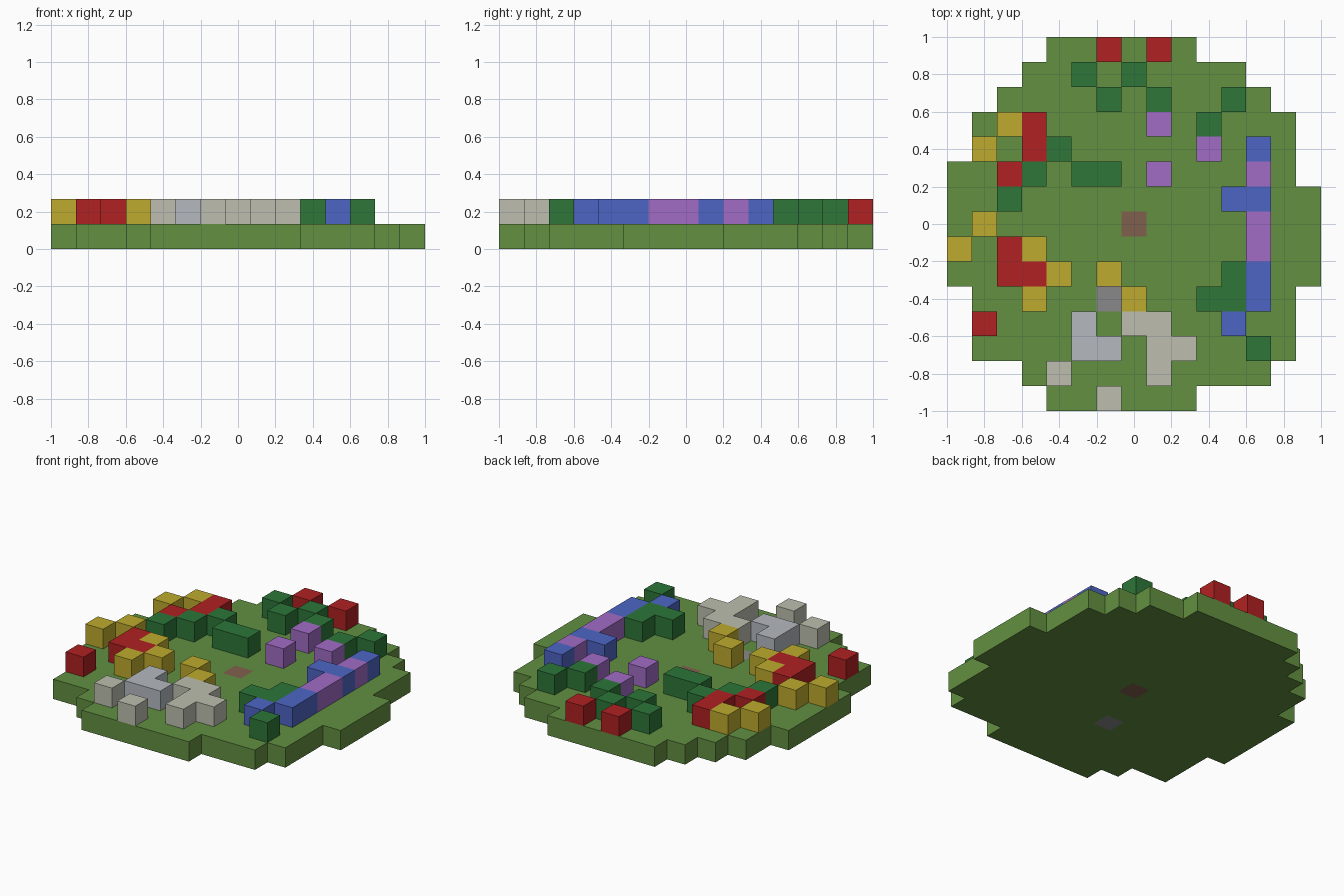
import bpy
import bmesh

cube = bpy.data.objects.get("Cube")
if cube:
    bpy.data.objects.remove(cube, do_unlink=True)

# Garden plan, back row first: "." is bare grass, letters are coloured cells
PLAN = [
    "    ..R.R.     ",
    "   ..G.G....   ",
    "  ....G.G..G.  ",
    " .YR....P.G... ",
    " Y.RG.....P.B. ",
    "..RG.GG.P...P. ",
    "..G........BB..",
    ".Y.....W....P..",
    "Y.RY........P..",
    "..RRY.Y....GB..",
    " ..Y..KY..GGB. ",
    " R...S.CC..B.. ",
    " ....SS.CC..G. ",
    "   .C...C....  ",
    "    ..C...     ",
]
CELL = 2 / len(PLAN)

# Letter: (part name, colour name, sRGB colour)
RAISED = {
    "R": ("red_flower_blocks", "red", (177, 33, 34)),
    "G": ("hedge_blocks", "dark green", (45, 118, 56)),
    "Y": ("yellow_flower_blocks", "yellow", (190, 171, 46)),
    "P": ("purple_flower_blocks", "purple", (161, 108, 197)),
    "B": ("blue_flower_blocks", "blue", (77, 101, 197)),
    "C": ("pale_stone_blocks", "pale stone", (189, 191, 175)),
    "S": ("silver_stone_blocks", "silver", (181, 186, 192)),
}
INLAID = {
    "W": ("wood_ground_cell", "brown", (128, 96, 76)),
    "K": ("stone_ground_cell", "grey", (136, 136, 136)),
}
GRASS = ("grass_base", "grass green", (98, 144, 65))


def make_material(name, srgb):
    linear = [((c / 255 + 0.055) / 1.055) ** 2.4 for c in srgb]
    mat = bpy.data.materials.new(name)
    mat.use_nodes = True
    mat.diffuse_color = (*linear, 1)
    bsdf = mat.node_tree.nodes["Principled BSDF"]
    bsdf.inputs["Base Color"].default_value = (*linear, 1)
    bsdf.inputs["Roughness"].default_value = 0.9
    return mat


def cells_where(test):
    return {(col, -row) for row, line in enumerate(PLAN)
            for col, mark in enumerate(line) if test(mark)}


def build_cells(part, cells, level):
    """One layer of grid cells, without walls between neighbours."""
    name, colour, srgb = part
    bm = bmesh.new()
    low, high = level * CELL, (level + 1) * CELL
    for i, j in sorted(cells):
        x, y = -1 + i * CELL, 1 + (j - 1) * CELL
        ring = [(x, y), (x + CELL, y), (x + CELL, y + CELL), (x, y + CELL)]
        bottom = [bm.verts.new((*p, low)) for p in ring]
        top = [bm.verts.new((*p, high)) for p in ring]
        bm.faces.new(top)
        bm.faces.new(bottom[::-1])
        for k, (dx, dy) in enumerate([(0, -1), (1, 0), (0, 1), (-1, 0)]):
            if (i + dx, j + dy) not in cells:
                n = (k + 1) % 4
                bm.faces.new((bottom[k], bottom[n], top[n], top[k]))
    bmesh.ops.remove_doubles(bm, verts=bm.verts, dist=CELL / 100)
    mesh = bpy.data.meshes.new(name)
    bm.to_mesh(mesh)
    bm.free()
    mesh.materials.append(make_material(colour, srgb))
    obj = bpy.data.objects.new(name, mesh)
    bpy.context.collection.objects.link(obj)


# Grass base, with the two inlaid cells running through it
build_cells(GRASS, cells_where(lambda m: m != " " and m not in INLAID), 0)
for letter, part in INLAID.items():
    build_cells(part, cells_where(lambda m: m == letter), 0)

# Raised blocks standing on the base
for letter, part in RAISED.items():
    build_cells(part, cells_where(lambda m: m == letter), 1)
